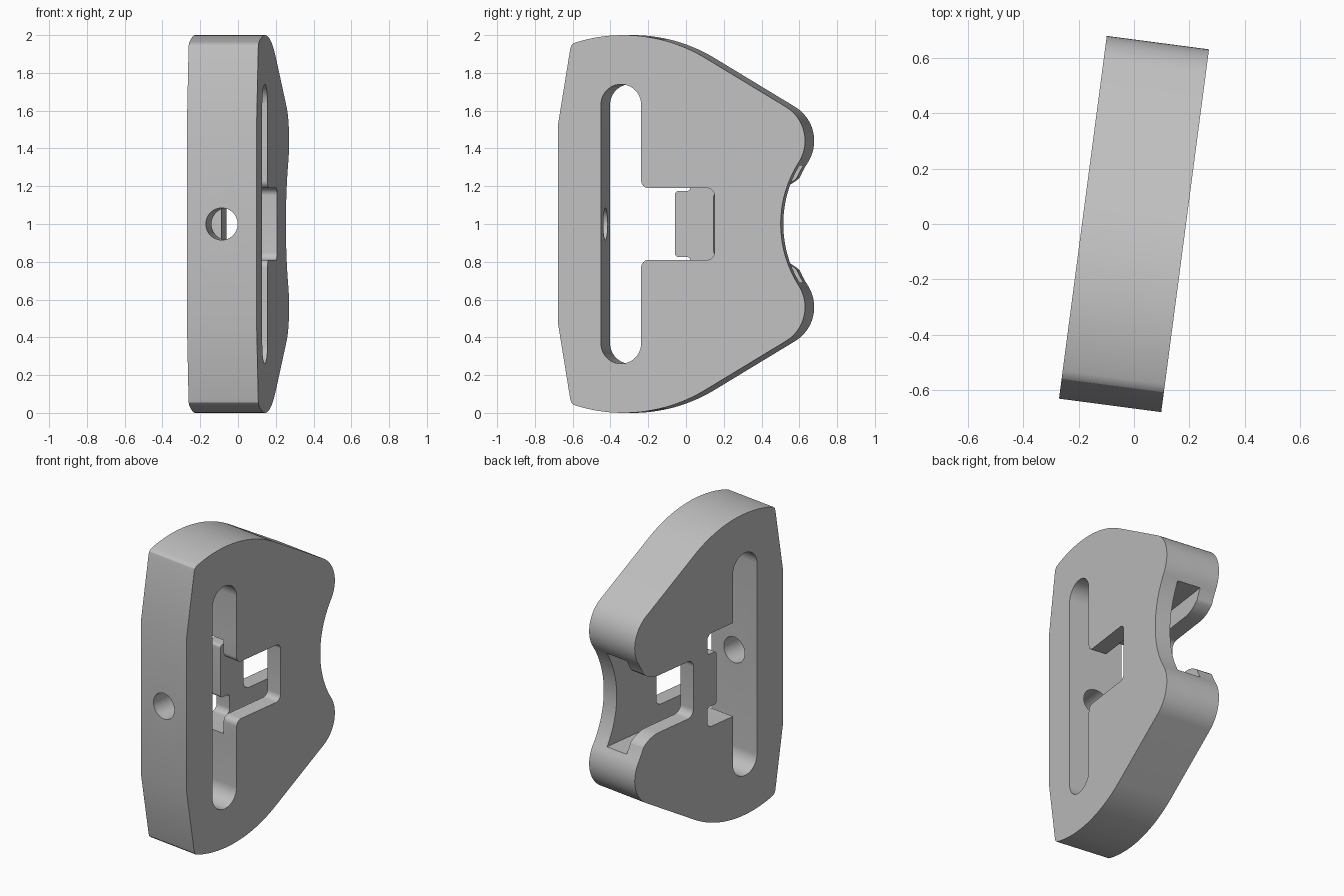
import bpy, bmesh
from math import sin, cos, tan, radians, pi
from mathutils import Vector

if "Cube" in bpy.data.objects:
    bpy.data.objects.remove(bpy.data.objects["Cube"], do_unlink=True)

HALF = 0.186      # half thickness of the plate
SKIN = 0.08       # half thickness of the inner channel
OUT = 0.3         # cutters reach past the faces

grey = bpy.data.materials.new("light_grey")
grey.use_nodes = True
grey.diffuse_color = (0.53, 0.53, 0.53, 1)
grey.node_tree.nodes["Principled BSDF"].inputs["Base Color"].default_value = grey.diffuse_color


def arc(cy, cz, r, start, end, n):
    steps = [radians(start + (end - start) * i / n) for i in range(n + 1)]
    return [(cy + r * cos(a), cz + r * sin(a)) for a in steps]


def fillet(corners, n=8):
    """Round the corners given as (y, z, radius)."""
    pts = []
    for i, (y, z, *r) in enumerate(corners):
        p = Vector((y, z))
        if not r:
            pts.append((y, z))
            continue
        a = (Vector(corners[i - 1][:2]) - p).normalized()
        b = (Vector(corners[(i + 1) % len(corners)][:2]) - p).normalized()
        half = a.angle(b) / 2
        centre = p + (a + b).normalized() * r[0] / sin(half)
        start = p + a * r[0] / tan(half) - centre
        end = p + b * r[0] / tan(half) - centre
        sweep = start.angle(end)
        for k in range(n + 1):
            t = k / n
            v = start * sin((1 - t) * sweep) + end * sin(t * sweep)
            pts.append(tuple(centre + v / sin(sweep)))
    return pts


def mirrored(upper):
    """Close an upper half profile with its reflection about z = 1."""
    return upper + [(p[0], 2 - p[1], *p[2:]) for p in reversed(upper)]


def plate(name, profile, x0, x1):
    bm = bmesh.new()
    face = bm.faces.new([bm.verts.new((x0, y, z)) for y, z in profile])
    top = bmesh.ops.extrude_face_region(bm, geom=[face])["geom"]
    verts = [v for v in top if isinstance(v, bmesh.types.BMVert)]
    bmesh.ops.translate(bm, verts=verts, vec=(x1 - x0, 0, 0))
    bmesh.ops.recalc_face_normals(bm, faces=bm.faces)
    mesh = bpy.data.meshes.new(name)
    bm.to_mesh(mesh)
    bm.free()
    obj = bpy.data.objects.new(name, mesh)
    bpy.context.collection.objects.link(obj)
    mesh.materials.append(grey)
    return obj


# Body: straight front edge, domed shoulder, sloping side, lobe, hollow back
upper = [(-0.66, 1.52), (-0.594, 1.925), (-0.588, 1.945), (-0.575, 1.957)]
upper += arc(-0.31, 1.15, 0.85, 107, 59, 24)
upper += arc(0.45, 1.44, 0.21, 59, -33, 20)
upper += arc(1.13, 1.0, 0.6, 147, 181.5, 12)[1:-1]
body = plate("buckle_body", mirrored(upper), -HALF, HALF)

# Long strap slot, right through
slot = arc(-0.3225, 1.632, 0.1075, 180, 0, 20)
cutters = [plate("slot_cutter", mirrored(slot), -OUT, OUT)]

# Wide inner channel from the slot to the hollow back
channel = mirrored([(-0.32, 1.31), (1.0, 1.31)])
cutters.append(plate("channel_cutter", channel, -SKIN, SKIN))

# Opening on the +x face
opening = [(-0.32, 1.35), (-0.215, 1.35), (-0.215, 1.19, 0.04), (0.176, 1.19, 0.04)]
cutters.append(plate("opening_cutter", fillet(mirrored(opening)), 0, OUT))

# Notch on the -x face, around the bridge tongue
notch = [(-0.32, 1.31), (0.013, 1.31, 0.04), (0.013, 1.175, 0.02), (-0.07, 1.175, 0.02)]
cutters.append(plate("notch_cutter", fillet(mirrored(notch)), -OUT, 0))

# Flared recess on the -x face, open to the back
recess = [(1.0, 1.36), (0.66, 1.36), (0.56, 1.19, 0.2), (0.137, 1.19, 0.05)]
cutters.append(plate("recess_cutter", fillet(mirrored(recess)), -OUT, 0))

# Round hole through the front edge
bpy.ops.mesh.primitive_cylinder_add(vertices=40, radius=0.085, depth=0.5,
                                    location=(0, -0.57, 1), rotation=(pi / 2, 0, 0))
hole = bpy.context.object
hole.name = "hole_cutter"
hole.data.materials.append(grey)
cutters.append(hole)

bpy.ops.object.select_all(action='DESELECT')
bpy.context.view_layer.objects.active = body
body.select_set(True)
for cutter in cutters:
    cutter.hide_render = True
    mod = body.modifiers.new(cutter.name, 'BOOLEAN')
    mod.operation = 'DIFFERENCE'
    mod.solver = 'EXACT'
    mod.object = cutter
    bpy.ops.object.modifier_apply(modifier=mod.name)
for cutter in cutters:
    bpy.data.objects.remove(cutter, do_unlink=True)

# Turn the whole part slightly about the vertical
body.rotation_euler.z = radians(-7.5)
bpy.ops.object.shade_smooth_by_angle(angle=radians(30))
